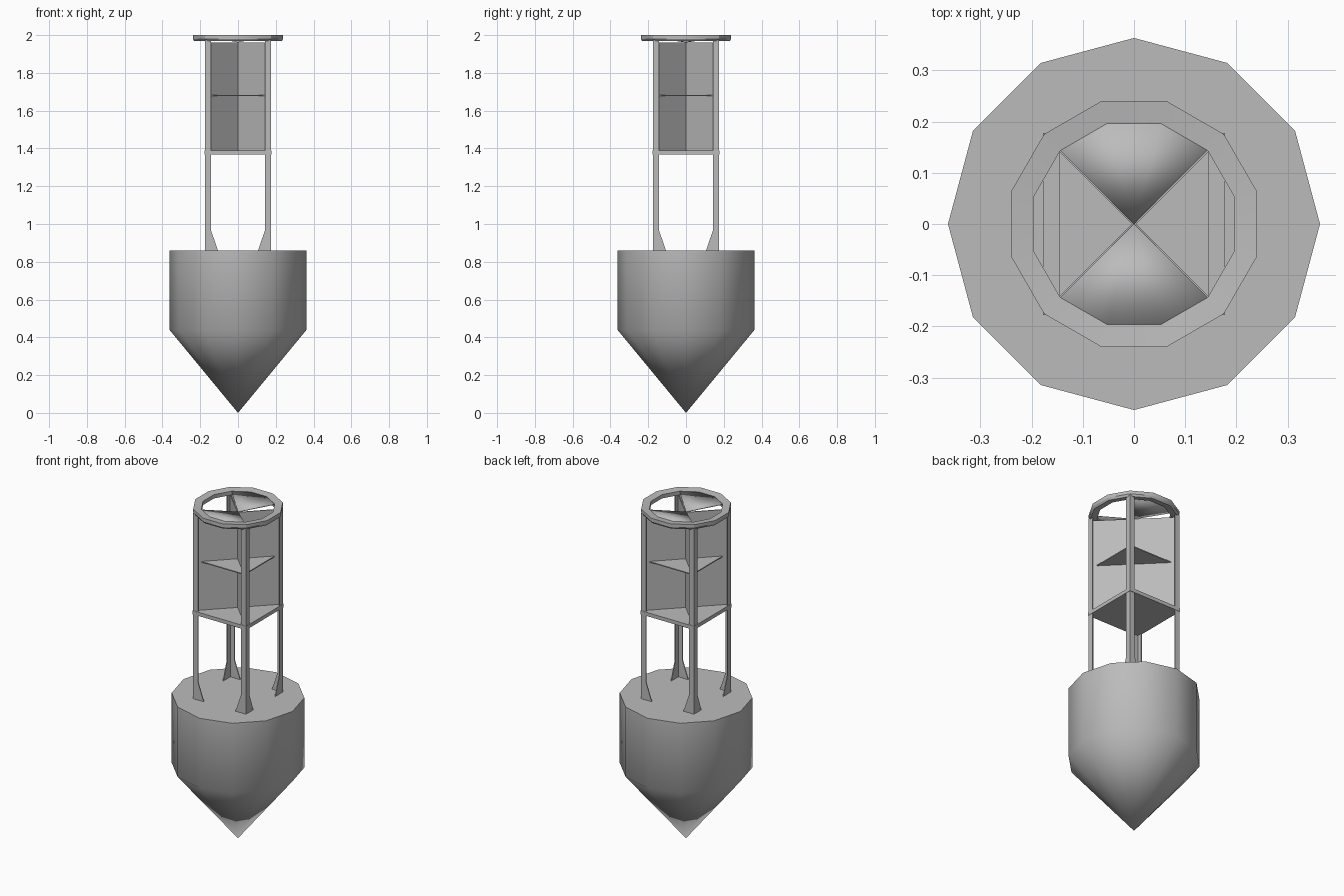
import bpy, bmesh
from math import radians, sin, cos
from mathutils import Vector

cube = bpy.data.objects.get("Cube")
if cube:
    bpy.data.objects.remove(cube)

# Single painted-metal colour
metal = bpy.data.materials.new("grey_metal")
metal.use_nodes = True
GREY = (0.5, 0.5, 0.5, 1)
metal.diffuse_color = GREY
metal.node_tree.nodes["Principled BSDF"].inputs["Base Color"].default_value = GREY


def finish(name, bm, smooth=0):
    """Turn a bmesh into a named object."""
    bmesh.ops.remove_doubles(bm, verts=bm.verts, dist=1e-5)
    bmesh.ops.recalc_face_normals(bm, faces=bm.faces)
    mesh = bpy.data.meshes.new(name)
    bm.to_mesh(mesh)
    bm.free()
    mesh.materials.append(metal)
    obj = bpy.data.objects.new(name, mesh)
    bpy.context.collection.objects.link(obj)
    if smooth:
        bpy.ops.object.select_all(action='DESELECT')
        obj.select_set(True)
        bpy.context.view_layer.objects.active = obj
        bpy.ops.object.shade_smooth_by_angle(angle=radians(smooth))
    return obj


def prism(bm, points, offset):
    """Extrude a flat outline along an offset into a closed solid."""
    a = [bm.verts.new(p) for p in points]
    b = [bm.verts.new(Vector(p) + Vector(offset)) for p in points]
    bm.faces.new(a)
    bm.faces.new(b)
    n = len(a)
    for i in range(n):
        j = (i + 1) % n
        bm.faces.new((a[i], a[j], b[j], b[i]))


def polar(radius, degrees, z):
    t = radians(degrees)
    return (radius * cos(t), radius * sin(t), z)


def lathe(bm, profile, start, closed):
    """Spin a (radius, height) profile in twelve steps."""
    count = len(profile) if closed else len(profile) - 1
    for k in range(12):
        d0, d1 = start + 30 * k, start + 30 * (k + 1)
        for i in range(count):
            (r0, z0), (r1, z1) = profile[i], profile[(i + 1) % len(profile)]
            pts = [polar(r0, d0, z0), polar(r0, d1, z0),
                   polar(r1, d1, z1), polar(r1, d0, z1)]
            if r0 == 0:
                pts.pop(0)
            if r1 == 0:
                pts.pop(2)
            bm.faces.new([bm.verts.new(p) for p in pts])


def square(half, z):
    return [(-half, -half, z), (half, -half, z), (half, half, z), (-half, half, z)]


# Floating hull: pointed keel, straight drum and flat deck
bm = bmesh.new()
lathe(bm, [(0, 0), (0.363, 0.44), (0.363, 0.86)], 0, False)
bm.faces.new([bm.verts.new(polar(0.363, 30 * k, 0.86)) for k in range(12)])
finish("hull", bm, 50)

# Four angle-iron legs with flared feet
CORNER, THICK = 0.176, 0.005
flange = [(0, 0.86), (0.07, 0.86), (0.032, 0.97), (0.032, 1.975), (0, 1.975)]
for sx, side in ((-1, "right"), (1, "left")):
    for sy, end in ((-1, "front"), (1, "back")):
        bm = bmesh.new()
        prism(bm, [(sx * (CORNER - u), sy * CORNER, z) for u, z in flange],
              (0, -sy * THICK, 0))
        prism(bm, [(sx * CORNER, sy * (CORNER - u), z) for u, z in flange],
              (-sx * THICK, 0, 0))
        finish(f"{end}_{side}_leg", bm)

# Square platform and the middle shelf
bm = bmesh.new()
prism(bm, square(0.178, 1.368), (0, 0, 0.022))
finish("platform", bm)
bm = bmesh.new()
prism(bm, square(0.145, 1.677), (0, 0, 0.006))
finish("middle_shelf", bm)

# Crossed diagonal reflector plates
for s, name in ((1, "reflector_plate_a"), (-1, "reflector_plate_b")):
    bm = bmesh.new()
    w, t = 0.171, 0.002
    outline = [(-w - t, s * (-w + t), 1.385), (w - t, s * (w + t), 1.385),
               (w - t, s * (w + t), 1.962), (-w - t, s * (-w + t), 1.962)]
    prism(bm, outline, (2 * t, -2 * s * t, 0))
    finish(name, bm)

# Top ring
bm = bmesh.new()
lathe(bm, [(0.203, 1.972), (0.24, 1.968), (0.248, 1.98),
           (0.248, 2.0), (0.203, 1.995)], 15, True)
finish("top_ring", bm, 30)

# Shallow dished covers over the front and back quarters
for start, name in ((45, "back_cover"), (225, "front_cover")):
    bm = bmesh.new()
    hub = bm.verts.new((0, 0, 1.965))
    rim = [bm.verts.new(polar(0.204, start + 30 * k, 1.994)) for k in range(4)]
    for a, b in zip(rim, rim[1:]):
        bm.faces.new((hub, a, b))
    cover = finish(name, bm, 30)
    shell = cover.modifiers.new("thickness", 'SOLIDIFY')
    shell.thickness = 0.004
